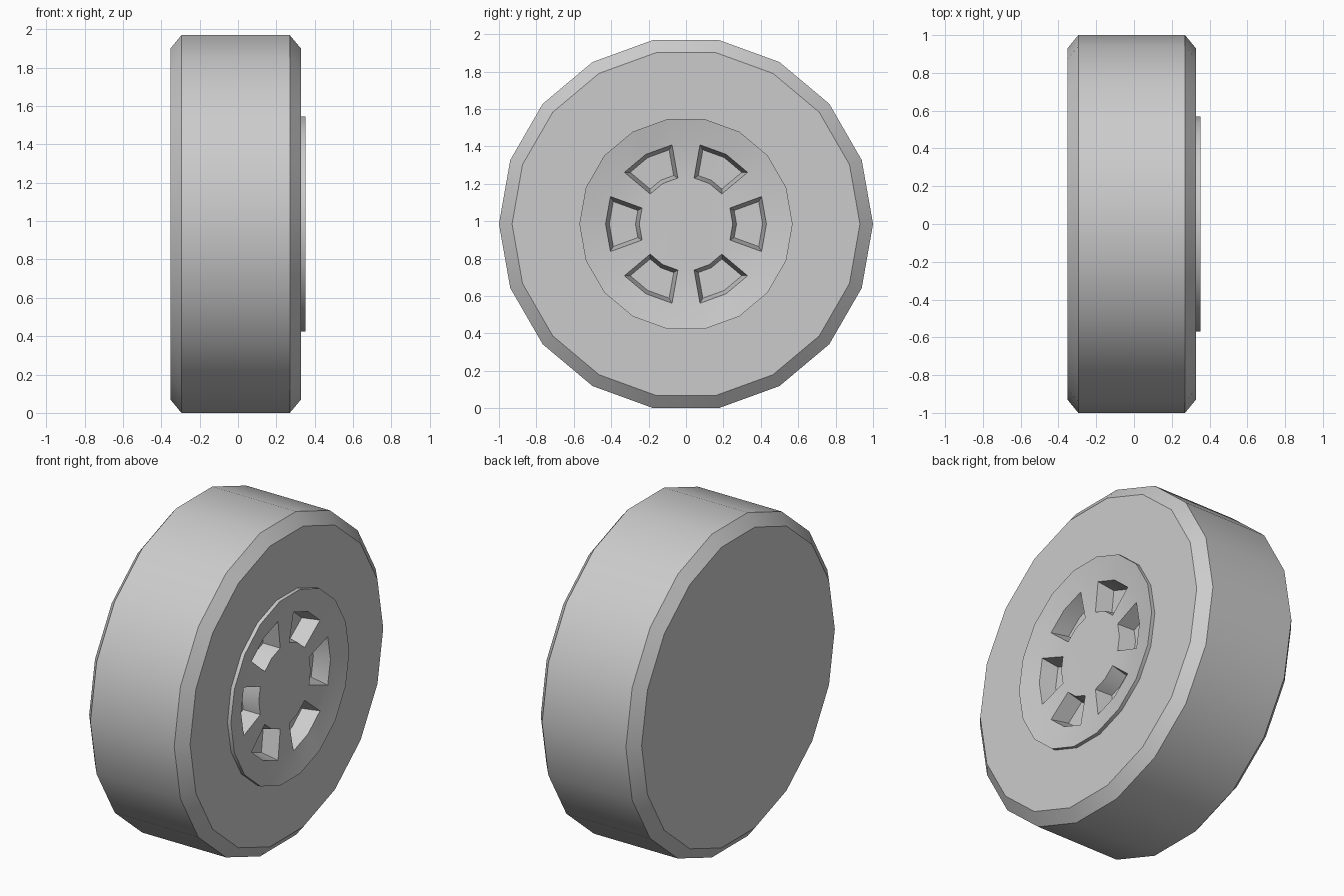
import bpy, bmesh
from math import cos, sin, radians

if "Cube" in bpy.data.objects:
    bpy.data.objects.remove(bpy.data.objects["Cube"])

SIDES = 18
CENTRE_Z = cos(radians(10))

# Wheel profile as (x, radius), from back wall over the tread to the dished hub
profile = [(-0.352, 0.93), (-0.295, 1.0), (0.27, 1.0), (0.328, 0.93),
           (0.328, 0.57), (0.351, 0.57), (0.322, 0.43), (0.315, 0.25)]
WINDOW_BAND = 6  # band between the last two rings

bm = bmesh.new()
rings = []
for x, r in profile:
    rings.append([bm.verts.new((x, r * cos(radians(20 * i)),
                                CENTRE_Z + r * sin(radians(20 * i))))
                  for i in range(SIDES)])

# Skin between rings; two of every three hub segments become a window
windows = []
for b in range(len(rings) - 1):
    for i in range(SIDES):
        j = (i + 1) % SIDES
        f = bm.faces.new((rings[b][i], rings[b][j], rings[b + 1][j], rings[b + 1][i]))
        if b == WINDOW_BAND and i % 3 != 1:
            windows.append(f)

# Flat back wall and flat hub centre
bm.faces.new(rings[0])
bm.faces.new(rings[-1])
bmesh.ops.recalc_face_normals(bm, faces=bm.faces[:])

# Sink the six tapered windows
bmesh.ops.inset_region(bm, faces=windows, thickness=0.02, depth=0.0,
                       use_even_offset=True, use_boundary=True)
for v in {v for f in windows for v in f.verts}:
    v.co.x -= 0.1

mesh = bpy.data.meshes.new("wheel")
bm.to_mesh(mesh)
bm.free()
wheel = bpy.data.objects.new("wheel", mesh)
bpy.context.collection.objects.link(wheel)

# Smooth tread with crisp chamfers
bpy.context.view_layer.objects.active = wheel
wheel.select_set(True)
bpy.ops.object.shade_smooth_by_angle(angle=radians(30))
